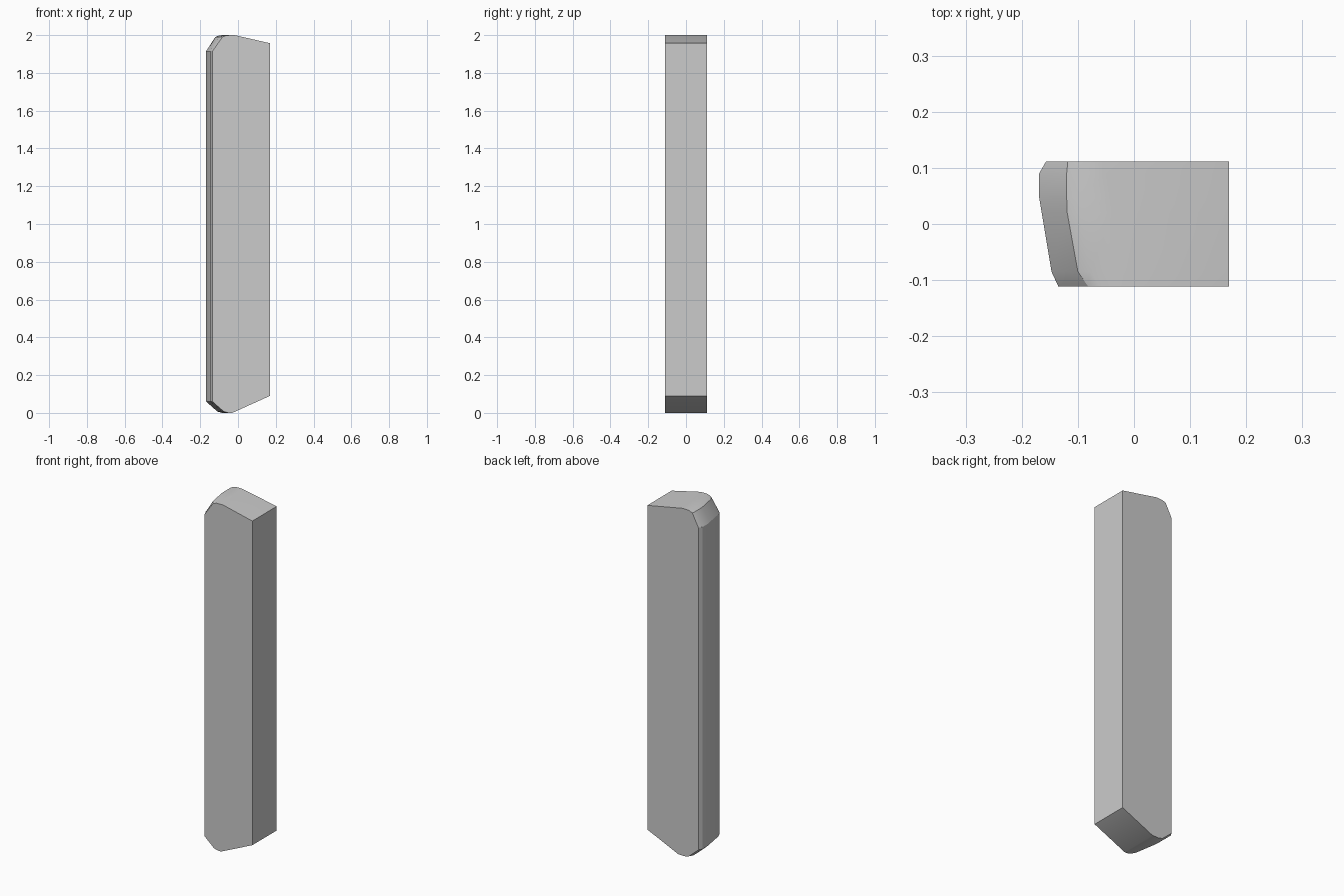
import bpy, bmesh

if "Cube" in bpy.data.objects:
    bpy.data.objects.remove(bpy.data.objects["Cube"])

# Depth stations: y, left edge x, chamfer x, ridge x
STATIONS = [
    (-0.111, -0.135, -0.082, -0.018),
    (-0.085, -0.147, -0.100, -0.019),
    (0.020, -0.1645, -0.119, -0.038),
    (0.047, -0.169, -0.120, -0.043),
    (0.090, -0.169, -0.120, -0.051),
    (0.111, -0.157, -0.118, -0.055),
]
RIGHT = 0.169


def profile(left, chamfer, ridge):
    """Front outline, clockwise from the lower left."""
    return [
        (left, 0.06), (left, 1.915),
        (chamfer, 1.99), (chamfer + 0.022, 1.999), (ridge, 2.0),
        (RIGHT, 1.957), (RIGHT, 0.09),
        (-0.03, 0.0), (left + 0.085, 0.0), (left + 0.06, 0.007),
    ]


# Upright block: outline lofted from front to back
bm = bmesh.new()
rings = []
for y, left, chamfer, ridge in STATIONS:
    rings.append([bm.verts.new((x, y, z)) for x, z in profile(left, chamfer, ridge)])
for a, b in zip(rings, rings[1:]):
    n = len(a)
    for i in range(n):
        j = (i + 1) % n
        bm.faces.new((a[i], a[j], b[j], b[i]))
bm.faces.new(rings[0])
bm.faces.new(rings[-1])
bmesh.ops.recalc_face_normals(bm, faces=bm.faces)

mesh = bpy.data.meshes.new("upright_block")
bm.to_mesh(mesh)
bm.free()
block = bpy.data.objects.new("upright_block", mesh)
bpy.context.collection.objects.link(block)

# Soften the rounded left edge, keep the hard corners
bpy.context.view_layer.objects.active = block
block.select_set(True)
bpy.ops.object.shade_smooth_by_angle(angle=0.5)
